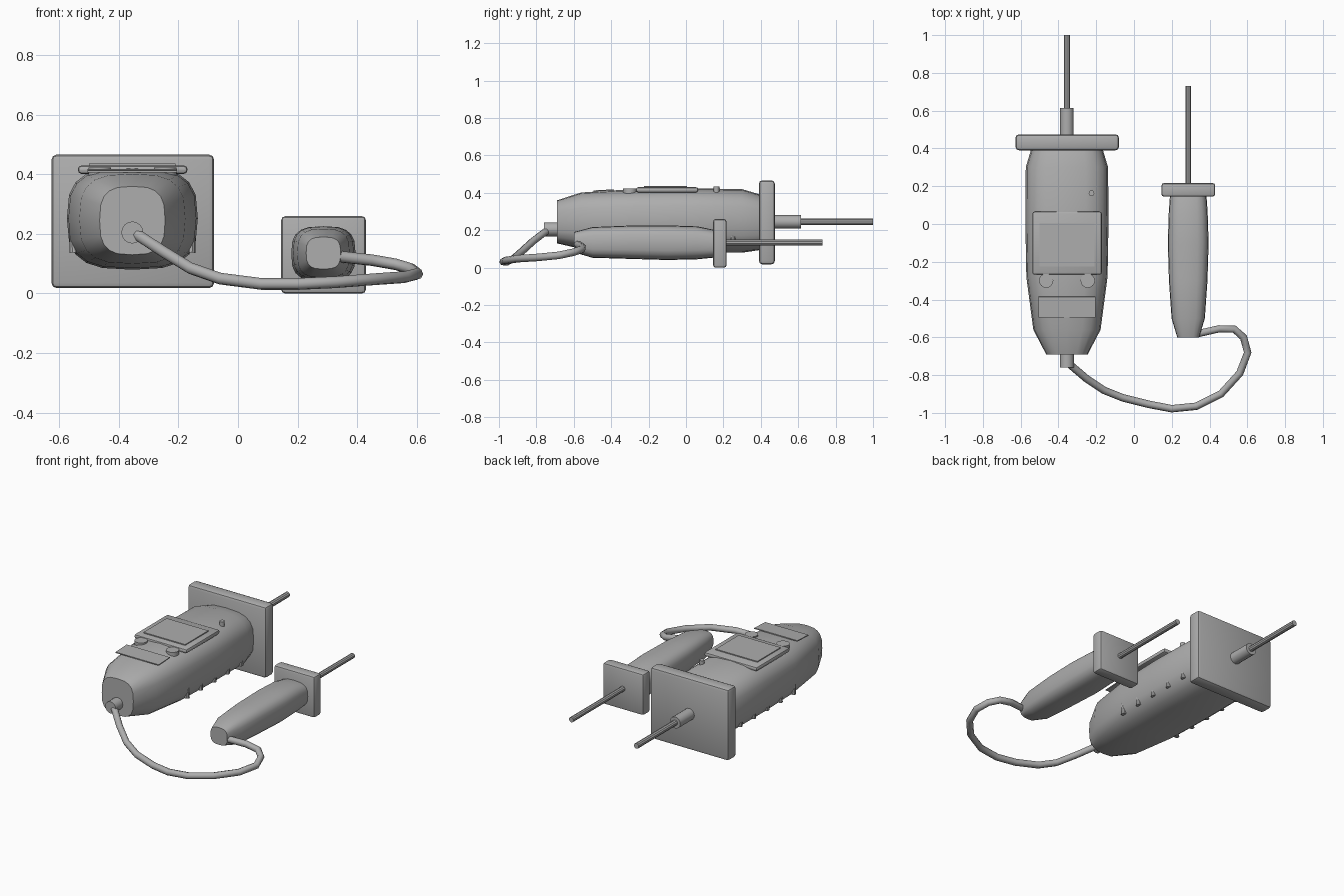
import bpy, bmesh
from math import cos, sin, pi, copysign
from mathutils import Matrix, Vector

cube = bpy.data.objects.get("Cube")
if cube:
    bpy.data.objects.remove(cube)

GREY = (0.42, 0.42, 0.42, 1)
mat = bpy.data.materials.new("plain grey")
mat.use_nodes = True
mat.diffuse_color = GREY
mat.node_tree.nodes["Principled BSDF"].inputs["Base Color"].default_value = GREY


def finish(name, bm, smooth=35):
    bmesh.ops.recalc_face_normals(bm, faces=bm.faces)
    mesh = bpy.data.meshes.new(name)
    bm.to_mesh(mesh)
    bm.free()
    ob = bpy.data.objects.new(name, mesh)
    bpy.context.collection.objects.link(ob)
    mesh.materials.append(mat)
    shade(ob, smooth)
    return ob


def shade(ob, angle):
    bpy.ops.object.select_all(action="DESELECT")
    ob.select_set(True)
    bpy.context.view_layer.objects.active = ob
    bpy.ops.object.shade_smooth_by_angle(angle=angle * pi / 180)


def box(name, lo, hi, bevel=0, segments=2):
    lo, hi = Vector(lo), Vector(hi)
    bm = bmesh.new()
    bmesh.ops.create_cube(bm, size=1, matrix=Matrix.Translation((lo + hi) / 2)
                          @ Matrix.Diagonal((*(hi - lo), 1)))
    if bevel:
        bmesh.ops.bevel(bm, geom=bm.edges[:], offset=bevel, segments=segments,
                        profile=0.5, affect="EDGES")
    return finish(name, bm)


def rod(name, a, b, r1, r2=None, sides=16):
    a, b = Vector(a), Vector(b)
    turn = (b - a).to_track_quat("Z", "Y").to_matrix().to_4x4()
    bm = bmesh.new()
    bmesh.ops.create_cone(bm, cap_ends=True, segments=sides, radius1=r1,
                          radius2=r1 if r2 is None else r2, depth=(b - a).length,
                          matrix=Matrix.Translation((a + b) / 2) @ turn)
    return finish(name, bm)


def shell(name, x, rings, sides=20, power=3):
    """Loft rounded-square rings (y, half width, bottom, top) along y."""
    bm = bmesh.new()
    loops = []
    for y, w, low, high in rings:
        loop = []
        for i in range(sides):
            t = 2 * pi * i / sides
            c, s = (copysign(abs(v) ** (2 / power), v) for v in (cos(t), sin(t)))
            loop.append(bm.verts.new((x + w * c, y, (low + high) / 2 + (high - low) / 2 * s)))
        loops.append(loop)
    for a, b in zip(loops, loops[1:]):
        for i in range(sides):
            j = (i + 1) % sides
            bm.faces.new((a[i], a[j], b[j], b[i]))
    bm.faces.new(loops[0])
    bm.faces.new(loops[-1])
    return finish(name, bm, 50)


# Main unit
MX = -0.355
shell("main_body", MX, [
    (-0.69, 0.11, 0.13, 0.36), (-0.56, 0.178, 0.1, 0.402), (-0.28, 0.215, 0.085, 0.42),
    (0, 0.22, 0.08, 0.425), (0.3, 0.218, 0.08, 0.42), (0.40, 0.188, 0.095, 0.39)])
box("main_guard", (-0.627, 0.39, 0.018), (-0.08, 0.475, 0.467), 0.018)
rod("main_pin_collar", (MX, 0.46, 0.245), (MX, 0.615, 0.245), 0.036)
rod("main_pin", (MX, 0.6, 0.245), (MX, 1, 0.245), 0.017, sides=10)
rod("cable_socket", (MX, -0.76, 0.205), (MX, -0.66, 0.205), 0.037)

# Display, label and buttons on the top face
box("display_frame", (-0.538, -0.268, 0.402), (-0.17, 0.066, 0.43), 0.012)
box("display_screen", (-0.5, -0.225, 0.428), (-0.21, 0.005, 0.436))
label = box("label_plate", (-0.15, -0.055, -0.003), (0.15, 0.055, 0.003))
label.location = (MX, -0.44, 0.413)
label.rotation_euler.x = 0.05
for side, name in ((-1, "right"), (1, "left")):
    rod(name + "_button", (MX + side * 0.11, -0.3, 0.39), (MX + side * 0.11, -0.3, 0.423), 0.038)
rod("indicator_lamp", (-0.225, 0.163, 0.4), (-0.225, 0.163, 0.433), 0.015)

# Grip ribs along both lower sides
for side, name in ((-1, "right"), (1, "left")):
    for i in range(5):
        x, y = MX + side * 0.196, -0.28 + 0.133 * i
        rod(f"{name}_grip_rib_{i + 1}", (x, y, 0.138), (x + side * 0.008, y, 0.22),
            0.016, 0.007, 10)

# Second probe
PX = 0.287
shell("probe_body", PX, [
    (-0.6, 0.058, 0.082, 0.19), (-0.5, 0.088, 0.053, 0.217), (-0.3, 0.102, 0.047, 0.225),
    (-0.1, 0.108, 0.041, 0.226), (0.06, 0.103, 0.045, 0.221), (0.16, 0.096, 0.055, 0.2)])
box("probe_guard", (0.145, 0.145, 0), (0.43, 0.217, 0.26), 0.014)
rod("probe_pin", (PX, 0.2, 0.135), (PX, 0.73, 0.135), 0.016, sides=10)

# Connecting cable
path = [(-0.35, -0.735, 0.205), (-0.25, -0.82, 0.14), (-0.16, -0.88, 0.085), (-0.06, -0.92, 0.05),
        (0.08, -0.955, 0.032), (0.2, -0.978, 0.032), (0.33, -0.965, 0.038), (0.46, -0.9, 0.048),
        (0.56, -0.79, 0.055), (0.602, -0.68, 0.066), (0.58, -0.6, 0.083), (0.53, -0.556, 0.098),
        (0.45, -0.555, 0.112), (0.34, -0.58, 0.124)]
curve = bpy.data.curves.new("cable", "CURVE")
curve.dimensions = "3D"
curve.bevel_depth = 0.02
curve.bevel_resolution = 2
curve.use_fill_caps = True
spline = curve.splines.new("POLY")
spline.points.add(len(path) - 1)
for point, co in zip(spline.points, path):
    point.co = (*co, 1)
curve.materials.append(mat)
cable = bpy.data.objects.new("cable", curve)
bpy.context.collection.objects.link(cable)
bpy.ops.object.select_all(action="DESELECT")
cable.select_set(True)
bpy.context.view_layer.objects.active = cable
bpy.ops.object.convert(target="MESH")
shade(cable, 60)
